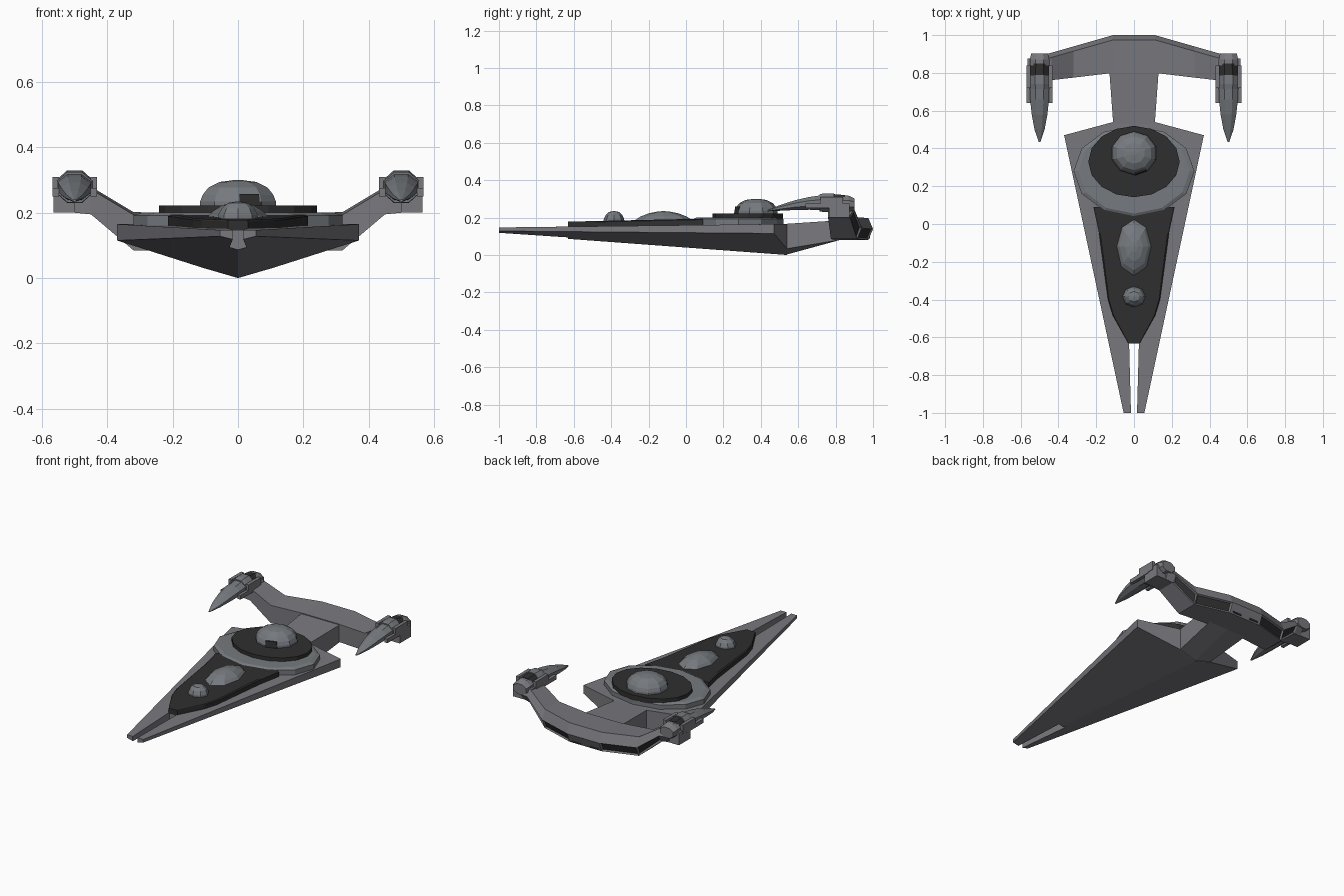
import bpy, bmesh, math
from mathutils import Vector

if "Cube" in bpy.data.objects:
    bpy.data.objects.remove(bpy.data.objects["Cube"])


def material(name, rgb):
    m = bpy.data.materials.new(name)
    m.diffuse_color = (*rgb, 1)
    m.use_nodes = True
    m.node_tree.nodes["Principled BSDF"].inputs["Base Color"].default_value = m.diffuse_color
    return m


HULL = material("hull grey", (0.19, 0.19, 0.21))
PLATE = material("blue grey plating", (0.18, 0.195, 0.21))
DARK = material("charcoal", (0.028, 0.028, 0.028))


def finish(bm, name, mats, mirror=False):
    bmesh.ops.recalc_face_normals(bm, faces=bm.faces)
    me = bpy.data.meshes.new(name)
    bm.to_mesh(me)
    bm.free()
    ob = bpy.data.objects.new(name, me)
    bpy.context.collection.objects.link(ob)
    for m in mats:
        me.materials.append(m)
    if mirror:
        mod = ob.modifiers.new("mirror", 'MIRROR')
        mod.use_clip = True
    return ob


def loft(rings, cap_start=True, cap_end=True):
    """Skin a list of equal-length point rings; returns bmesh and side faces per span."""
    bm = bmesh.new()
    vs = [[bm.verts.new(p) for p in r] for r in rings]
    n = len(vs[0])
    spans = []
    for a, b in zip(vs, vs[1:]):
        spans.append([bm.faces.new((a[i], a[(i + 1) % n], b[(i + 1) % n], b[i]))
                      for i in range(n)])
    if cap_start:
        bm.faces.new(vs[0])
    if cap_end:
        bm.faces.new(vs[-1])
    return bm, spans


def flat_ring(cy, rx, ry, z, n, phase=0.0):
    return [(rx * math.cos(phase + math.tau * i / n),
             cy + ry * math.sin(phase + math.tau * i / n), z) for i in range(n)]


def pod_ring(y, zc, rx, rz, n=8):
    return [(0.5 + rx * math.cos(math.tau * (i + .5) / n), y,
             zc + rz * math.sin(math.tau * (i + .5) / n)) for i in range(n)]


def box(name, mat, x0, x1, y0, y1, z0, z1, mirror=False):
    bm, _ = loft([[(x0, y0, z), (x1, y0, z), (x1, y1, z), (x0, y1, z)] for z in (z0, z1)])
    return finish(bm, name, [mat], mirror)


# Wedge hull: half outline with nose slot, flat top, V-shaped keel underneath
outline = [(.016, -1), (.055, -1), (.37, .47), (.11, .54), (0, .54), (0, -.63), (.026, -.63)]
top = [(x, y, .158 + .011 * y + .004 * max(y, 0)) for x, y in outline]
low = [(x, y, max(0, .0393 + .299 * x - .0742 * y)) for x, y in outline]
low[1] = (.055, -1, .128)
bm, spans = loft([low, top])
bmesh.ops.delete(bm, geom=[spans[0][4]], context='FACES_ONLY')
finish(bm, "wedge_hull", [HULL], mirror=True)

# Neck joining hull and tail
bm, _ = loft([
    [(-.11, .53, .032), (0, .53, 0), (.11, .53, .032), (.11, .53, .166), (-.11, .53, .166)],
    [(-.132, .83, .082), (0, .83, .082), (.132, .83, .082), (.132, .83, .186), (-.132, .83, .186)]])
finish(bm, "neck", [HULL])

# Tail arm: swept outward and upward, chevron rear with recessed dark panels
rings = []
for x, yf, yb, zb, zt in [(0, .80, .975, .08, .197), (.11, .80, .975, .08, .197),
                          (.32, .775, .915, .085, .202), (.45, .76, .878, .195, .28),
                          (.50, .76, .87, .2, .28)]:
    zm = (zb + zt) / 2
    rings.append([(x, yf, zb), (x, yf, zt - .008), (x, yb, zt), (x, yb + .025, zm), (x, yb, zb)])
bm, spans = loft(rings, cap_start=False)
bmesh.ops.recalc_face_normals(bm, faces=bm.faces)
panels = [s[3] for s in spans[1:3]]
bmesh.ops.inset_individual(bm, faces=panels, thickness=.012, depth=-.008)
for f in panels:
    f.material_index = 1
finish(bm, "tail_arm", [HULL, DARK], mirror=True)
box("tail_rear_panel", DARK, .03, .09, .968, .983, .088, .115, mirror=True)

# Forward deck
half = [(.03, -.632), (.112, -.485), (.138, -.40), (.185, -.05), (.215, .09)]
pts = half + [(-x, y) for x, y in reversed(half)]
bm, _ = loft([[(x, y, .145) for x, y in pts],
              [(x, y, .187 + .022 * y) for x, y in pts],
              [(x * .96, y, .192 + .022 * y) for x, y in pts]])
finish(bm, "forward_deck", [DARK])

# Ring platform and dark disc
bm, _ = loft([flat_ring(.28, .32, .24, .155, 12), flat_ring(.28, .32, .24, .192, 12),
              flat_ring(.28, .295, .225, .2, 12)])
finish(bm, "ring_platform", [PLATE])
bm, _ = loft([flat_ring(.33, .242, .188, z, 16) for z in (.19, .222)])
finish(bm, "command_disc", [DARK])


# Domes: faceted stacks of shrinking rings
def dome(name, cy, rx, ry, z0, h, n, profile, window=False):
    bm, spans = loft([flat_ring(cy, rx * r, ry * r, z0 + h * t, n, -math.pi / 2)
                      for r, t in profile])
    if window:
        spans[0][0].material_index = 1
    finish(bm, name, [PLATE, DARK])


dome("command_dome", .375, .122, .115, .218, .082, 10,
     [(1, 0), (1, .2), (.93, .45), (.78, .72), (.48, .93), (.1, 1)], True)
bm, _ = loft([[(.004, -.0 + .257, .222), (.068, .279, .222), (.064, .283, .258), (.004, .263, .258)],
              [(.004, .265, .222), (.068, .287, .222), (.064, .291, .258), (.004, .271, .258)]])
finish(bm, "dome_window", [DARK])
dome("long_blister", -.12, .096, .156, .184, .05, 8,
     [(1, 0), (.8, .42), (.5, .78), (.2, .96), (.04, 1)])
dome("small_dome", -.385, .062, .056, .176, .058, 8,
     [(1, 0), (.97, .3), (.8, .65), (.5, .93), (.1, 1)])

# Pods at the arm ends (mirrored)
box("pod_mount", HULL, .437, .565, .765, .875, .2, .275, mirror=True)
for name, mat, secs in [
    ("pod_claw", PLATE, [(.435, .237, .005, .004), (.50, .251, .029, .016),
                         (.58, .266, .045, .028), (.66, .276, .054, .037),
                         (.73, .279, .056, .044)]),
    ("pod_collar", PLATE, [(.715, .278, .058, .05), (.74, .28, .06, .054), (.79, .28, .06, .054)]),
    ("pod_core", DARK, [(.78, .276, .054, .054), (.85, .274, .052, .05)]),
    ("pod_tail", HULL, [(.84, .274, .056, .048), (.87, .274, .056, .046), (.902, .27, .048, .034)]),
]:
    bm, _ = loft([pod_ring(*s) for s in secs])
    finish(bm, name, [mat], mirror=True)
for side, x0, x1 in [("inner", .432, .452), ("outer", .548, .568)]:
    box(side + "_pod_rail", HULL, x0, x1, .64, .80, .25, .275, mirror=True)
    box(side + "_pod_guard", HULL, x0, x1, .72, .84, .255, .31, mirror=True)
